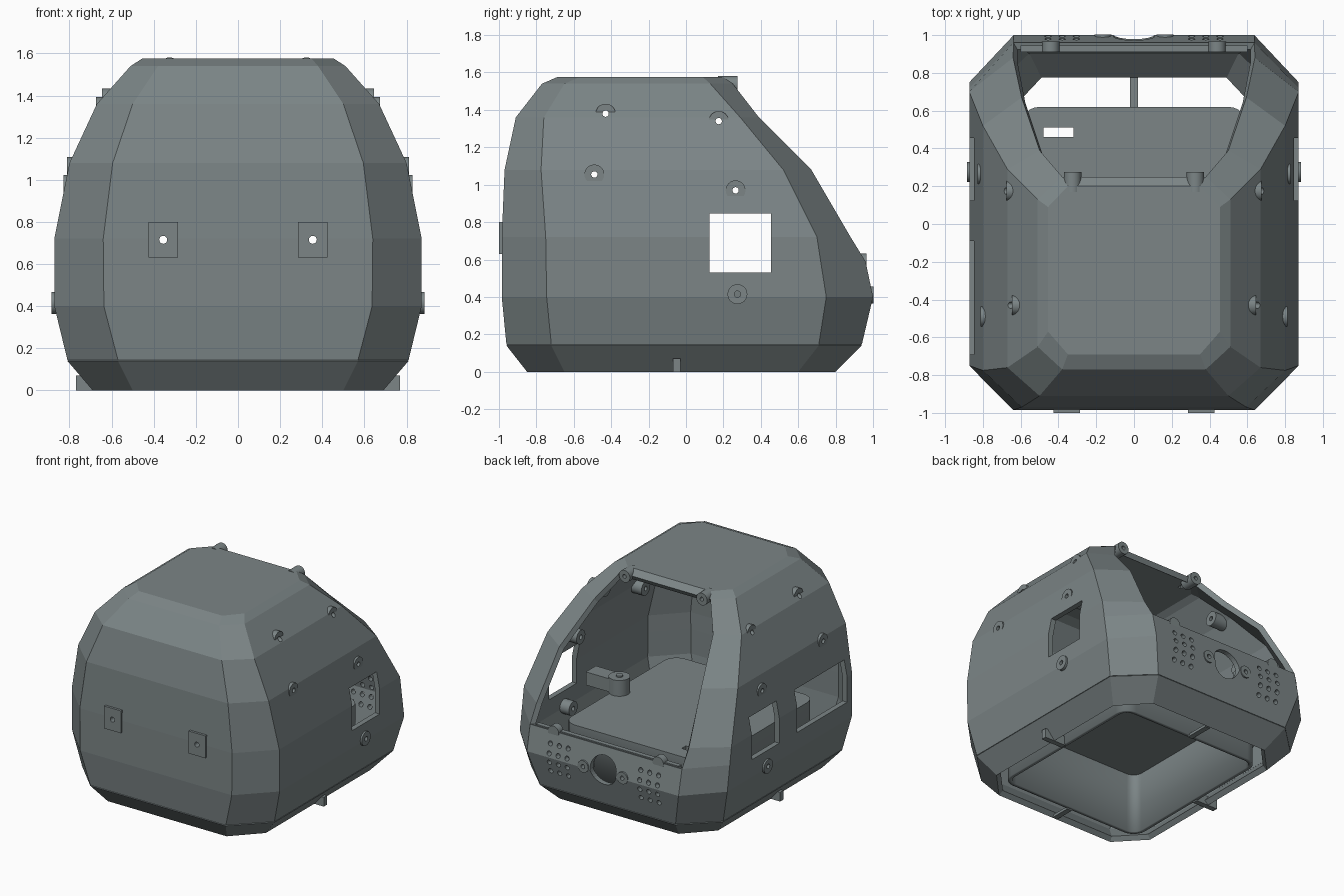
import bpy, bmesh, math
from mathutils import Matrix, Vector

if "Cube" in bpy.data.objects:
    bpy.data.objects.remove(bpy.data.objects["Cube"])

mat = bpy.data.materials.new("slate_grey")
mat.diffuse_color = (0.20, 0.235, 0.24, 1)
mat.use_nodes = True
mat.node_tree.nodes["Principled BSDF"].inputs["Base Color"].default_value = mat.diffuse_color


def finish(bm, name, smooth=False):
    me = bpy.data.meshes.new(name)
    bm.to_mesh(me)
    bm.free()
    ob = bpy.data.objects.new(name, me)
    bpy.context.collection.objects.link(ob)
    me.materials.append(mat)
    if smooth:
        bpy.ops.object.select_all(action='DESELECT')
        ob.select_set(True)
        bpy.context.view_layer.objects.active = ob
        bpy.ops.object.shade_smooth_by_angle(angle=math.radians(30))
    return ob


def box(bm, x0, x1, y0, y1, z0, z1):
    m = Matrix.Translation(((x0 + x1) / 2, (y0 + y1) / 2, (z0 + z1) / 2))
    m = m @ Matrix.Diagonal((x1 - x0, y1 - y0, z1 - z0, 1))
    return bmesh.ops.create_cube(bm, size=1, matrix=m)['verts']


def rod(bm, a, b, r, n=24):
    a, b = Vector(a), Vector(b)
    q = (b - a).to_track_quat('Z', 'Y').to_matrix().to_4x4()
    bmesh.ops.create_cone(bm, cap_ends=True, segments=n, radius1=r, radius2=r,
                          depth=(b - a).length, matrix=Matrix.Translation((a + b) / 2) @ q)


def thicken(ob, t):
    m = ob.modifiers.new("wall", 'SOLIDIFY')
    m.thickness, m.offset, m.use_even_offset = t, -1, True


def cut(ob, cutter):
    m = ob.modifiers.new("cut", 'BOOLEAN')
    m.operation, m.solver, m.object = 'DIFFERENCE', 'EXACT', cutter


# Eight-sided sections: z, side x, corner x, front y, side start y, side end y, back y
BASE = [(0, .69, .50, -.85, -.65, .60, .80), (.14, .81, .57, -.96, -.72, .71, .94)]
BODY = [(.145, .81, .57, -.96, -.72, .71, .94),
        (.40, .872, .637, -.985, -.745, .75, 1.0),
        (.59, .872, .638, -.985, -.748, .72, .96),
        (.72, .872, .64, -.985, -.75, .70, .88),
        (1.08, .80, .595, -.97, -.775, .52, .67),
        (1.36, .67, .50, -.91, -.76, .29, .39),
        (1.54, .51, .38, -.77, -.65, .13, .25),
        (1.575, .455, .35, -.69, -.57, .09, .20)]


def loft(rows, name, cap, open_rows=()):
    bm = bmesh.new()
    rings = []
    for z, hx, fx, yf, sf, sb, yb in rows:
        half = [(fx, yf), (hx, sf), (hx, sb), (fx, yb)]
        pts = half + [(-x, y) for x, y in reversed(half)]
        rings.append([bm.verts.new((x, y, z)) for x, y in pts])
    for k, (lo, hi) in enumerate(zip(rings, rings[1:])):
        for i in range(8):
            if i == 3 and k in open_rows:
                continue
            j = (i + 1) % 8
            bm.faces.new((lo[i], lo[j], hi[j], hi[i]))
    if cap:
        bm.faces.new(rings[-1])
    ob = finish(bm, name)
    thicken(ob, .04)
    return ob


base = loft(BASE, "base_skirt", False)
body = loft(BODY, "body_shell", True, open_rows=(2, 3, 4, 5))

# Side bosses: y, z, outer x
SIDE = [(-.43, 1.38, .645), (-.49, 1.055, .812), (.175, 1.34, .675),
        (.265, .97, .828), (.275, .415, .885)]
bm = bmesh.new()
for y, z, x in SIDE:
    for s in (-1, 1):
        rod(bm, (s * (x - .13), y, z), (s * x, y, z), .053)
side_bosses = finish(bm, "side_bosses", True)

# Bosses at the rear: roof lip, sill and either side of the round port
bm = bmesh.new()
for s in (-1, 1):
    rod(bm, (s * .325, .17, 1.535), (s * .325, .275, 1.535), .046)
    rod(bm, (s * .44, .91, .585), (s * .44, .965, .585), .046)
    rod(bm, (s * .165, .92, .41), (s * .165, 1.003, .41), .045)
rear_bosses = finish(bm, "rear_bosses", True)

# Square mounting pads on the front
bm = bmesh.new()
for s in (-1, 1):
    box(bm, s * .355 - .07, s * .355 + .07, -1.0, -.97, .63, .80)
front_pads = finish(bm, "front_pads")

# Cutter for windows, screw holes, round port and vent grids
bm = bmesh.new()
for s in (-1, 1):
    box(bm, s * .87 - .15, s * .87 + .15, .125, .455, .53, .845)
    rod(bm, (s * .355, -1.1, .715), (s * .355, -.85, .715), .019, 16)
    rod(bm, (s * .165, .85, .41), (s * .165, 1.1, .41), .016, 16)
    rod(bm, (s * .325, .1, 1.535), (s * .325, .4, 1.535), .015, 16)
    for c in range(3):
        for r in range(4):
            x, z = s * .38 + (c - 1) * .075, .29 + r * .07
            rod(bm, (x, .85, z), (x, 1.1, z), .018, 12)
box(bm, -1.02, -.72, -.69, -.09, .53, .845)
for y, z, x in SIDE:
    rod(bm, (-1.1, y, z), (1.1, y, z), .017, 16)
rod(bm, (0, .85, .42), (0, 1.1, .42), .11, 32)
holes = finish(bm, "hole_cutter")
holes.hide_render = True
holes.hide_viewport = True
for ob in (body, side_bosses, rear_bosses, front_pads):
    cut(ob, holes)

# Raised inner deck: rounded tray, open underneath
bm = bmesh.new()
box(bm, -.6, .6, -.70, .62, .01, .49)
bmesh.ops.bevel(bm, geom=[e for e in bm.edges
                          if abs(e.verts[0].co.z - e.verts[1].co.z) > .1],
                offset=.10, segments=6, profile=.5, affect='EDGES')
bmesh.ops.delete(bm, geom=[f for f in bm.faces if f.normal.z < -.9 or
                           all(v.co.z < .1 for v in f.verts)], context='FACES')
deck = finish(bm, "inner_deck", True)
thicken(deck, .03)
bm = bmesh.new()
box(bm, -.48, -.32, .46, .51, .3, .7)
slot = finish(bm, "slot_cutter")
slot.hide_render = True
slot.hide_viewport = True
cut(deck, slot)

# Pivot bracket standing on the deck
bm = bmesh.new()
rod(bm, (.56, .0, .49), (.56, .0, .61), .075)
box(bm, .57, .80, -.06, .06, .50, .60)
rod(bm, (.56, .0, .61), (.56, .0, .62), .025)
finish(bm, "pivot_bracket", True)

# Clips joining deck and skirt
bm = bmesh.new()
for s in (-1, 1):
    box(bm, *sorted((s * .59, s * .77)), -.07, -.03, 0, .07)
box(bm, -.02, .02, .60, .79, 0, .02)
box(bm, -.02, .02, -.85, -.69, 0, .02)
finish(bm, "base_clips")

# Sill rail behind the rear wall
bm = bmesh.new()
box(bm, -.60, .60, .91, .945, .555, .595)
finish(bm, "rear_sill")
